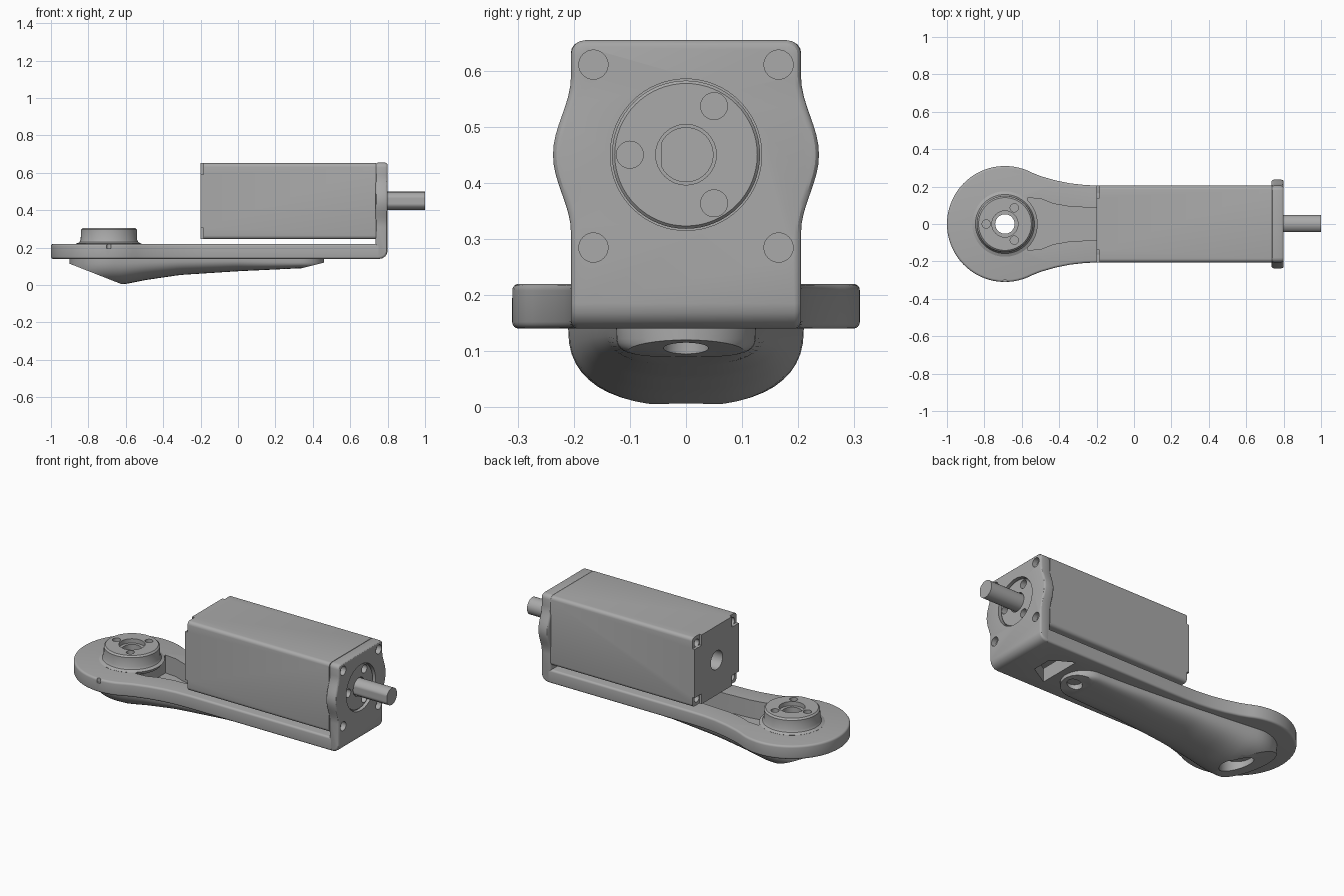
import bpy, bmesh, math
from mathutils import Vector

if "Cube" in bpy.data.objects:
    bpy.data.objects.remove(bpy.data.objects["Cube"])

gray = bpy.data.materials.new("satin gray")
gray.use_nodes = True
gray.diffuse_color = (0.4, 0.4, 0.4, 1)
gray.node_tree.nodes["Principled BSDF"].inputs["Base Color"].default_value = (0.4, 0.4, 0.4, 1)


def loft(name, rings, trims=(), bevel=0, pick=None):
    """Skin closed rings and cap the ends; trim by planes; bevel picked sharp edges."""
    bm = bmesh.new()
    vs = [[bm.verts.new(p) for p in ring] for ring in rings]
    n = len(vs[0])
    for a, b in zip(vs, vs[1:]):
        for i in range(n):
            bm.faces.new((a[i], a[(i + 1) % n], b[(i + 1) % n], b[i]))
    bm.faces.new(vs[0])
    bm.faces.new(vs[-1])
    for co, no in trims:
        cutg = bmesh.ops.bisect_plane(bm, geom=bm.verts[:] + bm.edges[:] + bm.faces[:],
                                      plane_co=co, plane_no=no, clear_outer=True)["geom_cut"]
        rim = [e for e in cutg if isinstance(e, bmesh.types.BMEdge)]
        bmesh.ops.contextual_create(bm, geom=rim)
    bmesh.ops.recalc_face_normals(bm, faces=bm.faces[:])
    if bevel:
        edges = [e for e in bm.edges if e.calc_face_angle(0) > 1 and pick(e)]
        bmesh.ops.bevel(bm, geom=edges, offset=bevel, segments=4, profile=0.5, affect='EDGES')
    me = bpy.data.meshes.new(name)
    bm.to_mesh(me)
    bm.free()
    me.materials.append(gray)
    ob = bpy.data.objects.new(name, me)
    bpy.context.collection.objects.link(ob)
    return ob


def place(u, v, w, axis):
    return Vector((u, v, w)) if axis == 'z' else Vector((w, u, v))


def prism(name, pts, lo, hi, axis='z', **kw):
    return loft(name, [[place(u, v, w, axis) for u, v in pts] for w in (lo, hi)], **kw)


def lathe(name, centre, profile, axis='z', n=48):
    """Stack of circles; profile holds (radius, position along the axis)."""
    ang = [2 * math.pi * i / n for i in range(n)]
    return loft(name, [[place(centre[0] + r * math.cos(a), centre[1] + r * math.sin(a), w, axis)
                        for a in ang] for r, w in profile])


def hole(c, r, lo, hi, axis='z', n=32):
    return lathe("cutter", c, [(r, lo), (r, hi)], axis, n)


def box(x, y, z):
    return prism("cutter", [(x[0], y[0]), (x[1], y[0]), (x[1], y[1]), (x[0], y[1])], *z)


def cut(ob, *cutters):
    bpy.context.view_layer.objects.active = ob
    for c in cutters:
        c.hide_render = True
        m = ob.modifiers.new("cut", 'BOOLEAN')
        m.operation, m.solver, m.object = 'DIFFERENCE', 'EXACT', c
        bpy.ops.object.modifier_apply(modifier=m.name)
        bpy.data.objects.remove(c)


def mirrored(half):
    """Close a half outline, given as (across, along), with its mirror image."""
    return half + [(-u, v) for u, v in reversed(half)]


HUB = (-0.69, 0)
AXLE = (0, 0.45)
CORNERS = [(sy * 0.165, 0.4475 + sz * 0.163) for sy in (-1, 1) for sz in (-1, 1)]

# Arm plate: disc end flowing through a neck into a straight bar
disc = [(HUB[0] + 0.31 * math.cos(a), 0.31 * math.sin(a))
        for a in (math.radians(180 - 118 * i / 24) for i in range(25))]
neck = [(-0.5, 0.256), (-0.42, 0.233), (-0.34, 0.217), (-0.26, 0.208), (-0.17, 0.205), (0.75, 0.205)]
upper = disc[1:] + neck
outline = disc[:1] + upper + [(x, -y) for x, y in reversed(upper)]


def on_rim(e):
    a, b = (v.co for v in e.verts)
    return abs(a.z - b.z) < 0.001 and min(a.x, b.x) < 0.74


plate = prism("arm_plate", outline, 0.14, 0.22, bevel=0.012, pick=on_rim)


def channel():
    side = [(-0.57, 0.14), (-0.5, 0.135), (-0.43, 0.108), (-0.35, 0.094), (-0.2, 0.085), (0.3, 0.085)]
    return prism("cutter", side + [(x, -y) for x, y in reversed(side)], 0.115, 0.3)


cut(plate, channel(), hole(HUB, 0.052, 0, 0.4), hole((-0.69, -0.31), 0.012, 0.195, 0.3),
    prism("cutter", [(0.5, -0.13), (0.62, -0.06), (0.62, 0.06), (0.5, 0.13)], 0.1, 0.3))


# Underside keel: rounded sections along the arm, sliced flat at both ends
def lerp(x, table):
    for (x0, y0), (x1, y1) in zip(table, table[1:]):
        if x <= x1:
            return y0 + (y1 - y0) * max(0, x - x0) / (x1 - x0)
    return table[-1][1]


def width(x):
    if x < -0.66:
        return math.sqrt(max(0.0001, 0.21 ** 2 - (x + 0.69) ** 2))
    if x > 0.335:
        return math.sqrt(max(0.0001, 0.125 ** 2 - (x - 0.335) ** 2))
    t = (x + 0.66) / 0.995
    return 0.125 + 0.083 * max(0, 1 - t) ** 1.4


def section(x):
    w = width(x)
    low = lerp(x, [(-0.62, 0.002), (-0.5, 0.026), (-0.31, 0.054), (0, 0.074), (0.34, 0.09)])
    k = 2 / lerp(x, [(-0.6, 2.4), (0, 2.6), (0.34, 4)])
    arc = [math.pi * i / 24 for i in range(25)]
    under = [(x, math.copysign(abs(math.cos(a)) ** k, math.cos(a)) * w,
              0.14 - (0.14 - low) * abs(math.sin(a)) ** k) for a in arc]
    return [(x, w, 0.16)] + under + [(x, -w, 0.16)]


stations = [-0.9 + 0.24 * (1 - math.cos(math.pi / 2 * i / 12)) for i in range(12)]
stations += [-0.66 + 0.995 * i / 30 for i in range(30)]
stations += [0.335 + 0.125 * math.sin(math.pi / 2 * i / 10) for i in range(11)]
keel = loft("underside_keel", [section(x) for x in stations],
            trims=[((-0.62, 0, 0.004), (-0.11, 0, -0.28)), ((0.34, 0, 0.09), (0.03, 0, -0.12))])
cut(keel, channel(), hole(HUB, 0.052, -0.1, 0.4), hole(HUB, 0.09, -0.1, 0.1),
    hole((0.4, 0), 0.04, 0, 0.125))

# Output hub with flared foot and three screw holes
hub = lathe("output_hub", HUB, [(0.16, 0.2), (0.175, 0.221), (0.158, 0.229), (0.151, 0.242),
                               (0.15, 0.296), (0.141, 0.305)], n=64)
cut(hub, hole(HUB, 0.052, 0, 0.4), hole(HUB, 0.07, 0.28, 0.4),
    *[hole((HUB[0] + 0.1 * math.cos(a), 0.1 * math.sin(a)), 0.022, 0.26, 0.4)
      for a in (math.pi / 3, math.pi, -math.pi / 3)])

# End plate with bulged sides, motor bore and corner screw holes
bulge = [(0.205 + 0.032 * (0.5 + 0.5 * math.cos(math.pi * i / 8)), 0.45 + 0.0175 * i) for i in range(-8, 9)]
corner = [(0.18 + 0.025 * math.cos(a), 0.629 + 0.025 * math.sin(a))
          for a in (math.pi / 8 * i for i in range(5))]
end_plate = prism("end_plate", mirrored([(0.205, 0.14)] + bulge + corner), 0.735, 0.8, 'x',
                  bevel=0.045, pick=lambda e: all(v.co.x > 0.79 and v.co.z < 0.15 for v in e.verts))
bv = end_plate.modifiers.new("soft_rim", 'BEVEL')
bv.width, bv.segments, bv.limit_method, bv.angle_limit = 0.012, 3, 'ANGLE', 1.0
bpy.context.view_layer.objects.active = end_plate
bpy.ops.object.modifier_apply(modifier=bv.name)
cut(end_plate, hole(AXLE, 0.135, 0.7, 0.9, 'x', 64),
    *[hole(c, 0.026, 0.77, 0.9, 'x') for c in CORNERS])

# Motor body with stepped rear corners and rear bore
rect = []
for sy, sz, start in ((1, 1, 0), (-1, 1, 1), (-1, -1, 2), (1, -1, 3)):
    rect += [(sy * 0.185 + 0.02 * math.cos(a), 0.4485 + sz * 0.1835 + 0.02 * math.sin(a))
             for a in (math.pi / 2 * (start + i / 4) for i in range(5))]
motor = prism("motor_body", rect, -0.2, 0.737, 'x')
for y, z in CORNERS:
    cut(motor, box((-0.3, -0.185), sorted((0.85 * y, 2 * y)),
                   (0.59, 0.8) if z > 0.45 else (0.1, 0.305)),
        hole((y, z), 0.022, -0.3, -0.12, 'x'))
cut(motor, hole(AXLE, 0.055, -0.3, -0.08, 'x'))

# Motor nose in the bore, with a groove round the shaft and three screw holes
nose = lathe("motor_nose", AXLE, [(0.132, 0.72), (0.132, 0.782), (0.127, 0.787)], 'x', 64)
cut(nose, hole(AXLE, 0.054, 0.76, 0.9, 'x'),
    *[hole((0.1 * math.cos(a), 0.45 + 0.1 * math.sin(a)), 0.024, 0.755, 0.9, 'x')
      for a in (math.pi / 3, math.pi, -math.pi / 3)])

# Drive shaft with a flat on the front
round_pts = [(max(-0.044, 0.049 * math.cos(a)), 0.45 + 0.049 * math.sin(a))
             for a in (2 * math.pi * i / 40 for i in range(40))]
shaft = prism("drive_shaft", round_pts, 0.74, 1.0, 'x')

for ob in (plate, keel, hub, end_plate, motor, nose, shaft):
    bpy.ops.object.select_all(action='DESELECT')
    ob.select_set(True)
    bpy.context.view_layer.objects.active = ob
    bpy.ops.object.shade_smooth_by_angle(angle=math.radians(30))
